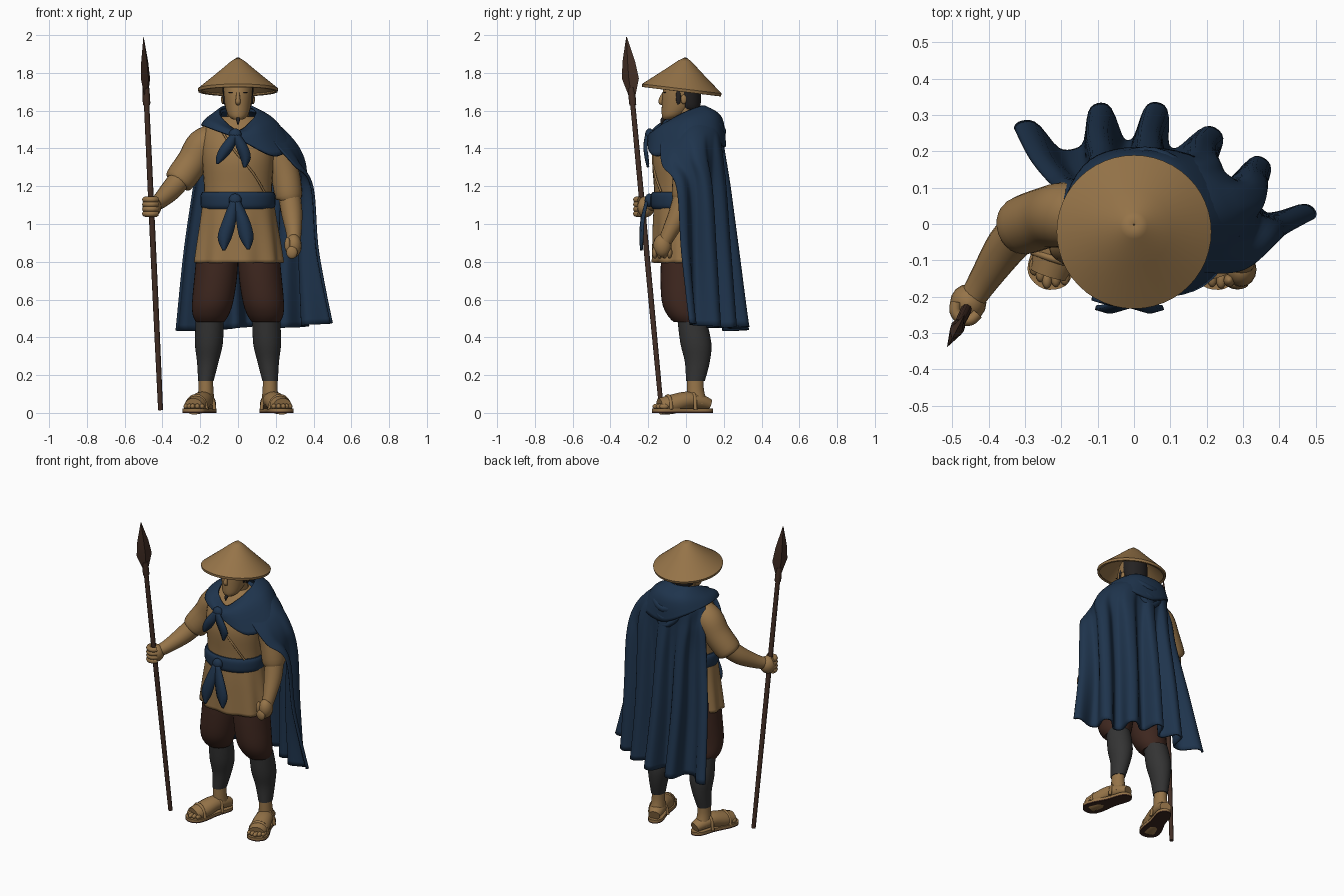
import bpy, bmesh, math
from mathutils import Vector, Matrix


def material(name, rgb):
    m = bpy.data.materials.new(name)
    m.diffuse_color = (*rgb, 1)
    return m


TAN = material("tan", (0.305, 0.175, 0.066))
NAVY = material("navy cloth", (0.0132, 0.034, 0.073))
BROWN = material("dark brown", (0.048, 0.02, 0.0135))
GREY = material("charcoal", (0.034, 0.034, 0.034))
WOOD = material("spear wood", (0.055, 0.027, 0.018))
HAIR = material("black hair", (0.018, 0.016, 0.016))


def smooth_path(pts, n, closed=False):
    """Catmull-Rom interpolation of tuples of any length."""
    out, k = [], len(pts)
    for i in range(k if closed else k - 1):
        def at(j):
            return pts[j % k] if closed else pts[max(0, min(k - 1, j))]
        a, b, c, d = at(i - 1), at(i), at(i + 1), at(i + 2)
        for s in range(n):
            t = s / n
            out.append(tuple(0.5 * (2 * q + (r - p) * t + (2 * p - 5 * q + 4 * r - w) * t * t
                       + (3 * q - p - 3 * r + w) * t ** 3) for p, q, r, w in zip(a, b, c, d)))
    if not closed:
        out.append(tuple(pts[-1]))
    return out


def grid(name, rows, mat, closed=True, caps=True, thick=0, matrix=None, angle=50):
    """Surface through rows of points."""
    bm = bmesh.new()
    vs = [[bm.verts.new(p) for p in row] for row in rows]
    n = len(rows[0])
    for a, b in zip(vs, vs[1:]):
        for i in range(n if closed else n - 1):
            j = (i + 1) % n
            bm.faces.new((a[i], a[j], b[j], b[i]))
    if closed and caps:
        bm.faces.new(vs[0])
        bm.faces.new(vs[-1])
    bmesh.ops.recalc_face_normals(bm, faces=bm.faces)
    if matrix:
        bm.transform(matrix)
    me = bpy.data.meshes.new(name)
    bm.to_mesh(me)
    bm.free()
    for p in me.polygons:
        p.use_smooth = True
    me.set_sharp_from_angle(angle=math.radians(angle))
    me.materials.append(mat)
    ob = bpy.data.objects.new(name, me)
    bpy.context.collection.objects.link(ob)
    if thick:
        mod = ob.modifiers.new("thickness", 'SOLIDIFY')
        mod.thickness, mod.offset = thick, 0
    return ob


def loft(name, sections, mat, n=32, sub=4, wave=0, **kw):
    """Stacked ellipses (cx, cy, z, rx, ry); wave ripples the lowest part."""
    rows, secs = [], smooth_path(sections, sub)
    for k, (cx, cy, z, rx, ry) in enumerate(secs):
        w = wave * (1 - k / len(secs))
        row = []
        for i in range(n):
            a = 2 * math.pi * i / n
            r = 1 + w * math.cos(9 * a)
            row.append((cx + rx * r * math.cos(a), cy + ry * r * math.sin(a), z))
        rows.append(row)
    return grid(name, rows, mat, **kw)


def tube(name, pts, mat, n=16, sub=4, ref=(0, 1, 0), flat=1, **kw):
    """Round tube along (x, y, z, radius) points."""
    pts = smooth_path(pts, sub)
    rows = []
    for i, p in enumerate(pts):
        t = Vector(pts[min(i + 1, len(pts) - 1)][:3]) - Vector(pts[max(i - 1, 0)][:3])
        u = t.cross(Vector(ref)).normalized()
        v = u.cross(t).normalized()
        rows.append([Vector(p[:3]) + p[3] * (u * math.cos(a) + v * flat * math.sin(a))
                     for a in (2 * math.pi * k / n for k in range(n))])
    return grid(name, rows, mat, **kw)


def ball(name, c, r, mat):
    m = Matrix.Translation(c) @ Matrix.Diagonal((*r, 1))
    rows = [[(math.sin(a) * math.cos(b), math.sin(a) * math.sin(b), math.cos(a))
             for b in (math.pi * k / 8 for k in range(16))]
            for a in (0.02 + (math.pi - 0.04) * j / 10 for j in range(11))]
    return grid(name, rows, mat, matrix=m, angle=80)


def cloth_tail(name, pts):
    """Tapered strip along (x, y, z, half width), bulging forward."""
    rows = [[(x - w, y, z), (x, y - 0.3 * w, z), (x + w, y, z)] for x, y, z, w in smooth_path(pts, 4)]
    return grid(name, rows, NAVY, closed=False, thick=0.012)


# Tunic: chest, hanging skirt, overlap seam
loft("tunic_chest", [(0, -.03, 1.08, .18, .135), (0, -.03, 1.2, .18, .14), (0, -.03, 1.34, .19, .148),
     (0, -.015, 1.44, .19, .135), (0, .005, 1.52, .165, .1), (0, .01, 1.57, .08, .065)], TAN)
loft("tunic_skirt", [(0, -.03, .795, .228, .142), (0, -.03, .9, .215, .14), (0, -.03, 1.02, .197, .138),
     (0, -.03, 1.12, .182, .132)], TAN, n=72, wave=.045, caps=False, thick=.012)
tube("tunic_overlap", [(-.09, -.12, 1.5, .006), (-.02, -.172, 1.39, .006), (.08, -.166, 1.27, .006),
     (.14, -.132, 1.17, .006)], TAN, n=8, ref=(0, 0, 1))

# Sash with knot and tails
loft("sash", [(0, -.03, 1.08, .188, .146), (0, -.03, 1.1, .198, .157), (0, -.03, 1.15, .198, .157),
     (0, -.03, 1.17, .188, .146)], NAVY)
ball("sash_knot", (-.015, -.195, 1.125), (.034, .024, .036), NAVY)
cloth_tail("sash_tail_right", [(-.02, -.205, 1.12, .02), (-.045, -.225, 1.02, .034),
           (-.07, -.23, .93, .036), (-.075, -.235, .86, .006)])
cloth_tail("sash_tail_left", [(-.01, -.205, 1.12, .02), (.025, -.225, 1.02, .034),
           (.045, -.23, .93, .036), (.055, -.235, .865, .006)])

# Legs and sandals
for s, side in ((-1, "right"), (1, "left")):
    loft(side + "_trouser", [(s * .108, -.02, .86, .11, .11), (s * .118, -.02, .72, .113, .115),
         (s * .134, -.02, .59, .109, .108), (s * .144, -.005, .52, .096, .095), (s * .148, .01, .48, .074, .075)], BROWN)
    loft(side + "_legging", [(s * .17, .05, .17, .041, .05), (s * .16, .06, .27, .057, .066),
         (s * .154, .052, .37, .074, .082), (s * .15, .03, .5, .073, .076)], GREY)
    loft(side + "_ankle", [(s * .17, .06, .05, .046, .055), (s * .17, .05, .12, .04, .045),
         (s * .17, .05, .19, .037, .044)], TAN)
    M = Matrix.Translation((s * .195, -.015, 0)) @ Matrix.Rotation(s * math.radians(18), 4, 'Z')
    outline = smooth_path([(0, .165), (.043, .13), (.047, .02), (.063, -.08), (.054, -.145),
                           (0, -.172), (-.054, -.145), (-.063, -.08), (-.047, .02), (-.043, .13)], 4, True)
    for part, z0, z1, m in (("_sole", 0, .007, BROWN), ("_sandal", .007, .022, TAN)):
        grid(side + part, [[(x, y, z) for x, y in outline] for z in (z0, z1)], m, matrix=M)
    tube(side + "_foot", [(0, .145, .045, .036), (0, .09, .06, .048), (0, .02, .066, .055), (0, -.06, .046, .06),
         (0, -.13, .034, .052)], TAN, ref=(0, 0, 1), flat=.85, matrix=M)
    for i in range(5):
        ball(side + "_toe", M @ Vector((-.044 + .022 * i, -.145 + .012 * abs(i - 2), .034)),
             (.014, .025, .015), TAN)
    for y, h in ((-.085, .09), (.05, .112)):
        tube(side + "_strap", [(.058 * math.cos(a), y, .018 + (h - .018) * math.sin(a), .01)
             for a in (math.pi * k / 6 for k in range(7))], TAN, n=8, sub=2, matrix=M)

# Arms
tube("right_sleeve", [(-.11, .02, 1.455, .08), (-.185, .025, 1.415, .09), (-.24, .018, 1.33, .084),
     (-.308, -.005, 1.235, .08), (-.322, -.01, 1.215, .062)], TAN, n=24)
tube("right_forearm", [(-.29, .005, 1.26, .06), (-.35, -.06, 1.185, .057), (-.41, -.15, 1.125, .043),
     (-.445, -.205, 1.1, .036)], TAN, ref=(0, 0, 1))
ball("right_hand", (-.456, -.217, 1.09), (.05, .052, .056), TAN)
for i in range(4):
    tube("right_finger", [(-.46 + .033 * math.cos(a), -.23 + .035 * math.sin(a), 1.054 + .025 * i, .016)
         for a in (math.pi * (.85 + .25 * k) for k in range(5))], TAN, n=8, ref=(0, 0, 1))
tube("left_sleeve", [(.11, .02, 1.45, .075), (.195, .02, 1.4, .083), (.245, .01, 1.28, .078),
     (.268, -.003, 1.15, .072), (.27, -.003, 1.13, .055)], TAN, n=24)
tube("left_forearm", [(.27, 0, 1.17, .06), (.285, -.035, 1.06, .056), (.295, -.085, .96, .042),
     (.295, -.11, .91, .036)], TAN)
ball("left_hand", (.295, -.125, .885), (.042, .048, .062), TAN)
for i in range(4):
    ball("left_finger", (.285, -.165 + .026 * i, .85), (.03, .015, .034), TAN)
ball("left_thumb", (.262, -.155, .89), (.016, .018, .04), TAN)

# Head
tube("neck", [(0, .02, 1.48, .06), (0, 0, 1.63, .058)], TAN)
loft("head", [(0, -.09, 1.553, .025, .03), (0, -.07, 1.575, .052, .058), (0, -.04, 1.63, .069, .088),
     (0, -.025, 1.7, .077, .098), (0, -.015, 1.76, .072, .09), (0, -.01, 1.8, .05, .06)], TAN)
loft("hair", [(0, .03, 1.595, .04, .03), (0, .022, 1.62, .068, .054), (0, .012, 1.7, .081, .068),
     (0, .008, 1.77, .076, .072)], HAIR)
tube("nose", [(0, -.118, 1.695, .008), (0, -.132, 1.66, .012), (0, -.132, 1.645, .014), (0, -.12, 1.636, .01)], TAN, n=10)
tube("mouth", [(-.022, -.117, 1.607, .003), (0, -.123, 1.61, .005), (.022, -.117, 1.607, .003)], TAN, n=8, ref=(0, 0, 1))
tube("chin_beard", [(0, -.11, 1.562, .01), (0, -.125, 1.55, .011), (0, -.13, 1.525, .002)], HAIR, n=8)
for s in (-1, 1):
    ball("ear", (s * .08, -.012, 1.66), (.01, .016, .025), TAN)
    ball("eyebrow", (s * .034, -.112, 1.697), (.019, .006, .003), HAIR)
    ball("sideburn", (s * .073, -.04, 1.672), (.008, .014, .04), HAIR)

# Conical straw hat, tilted slightly back
loft("straw_hat", [(0, 0, -.012, .196, .196), (0, 0, -.012, .208, .208), (0, 0, 0, .21, .21),
     (0, 0, .088, .102, .102), (0, 0, .145, .035, .035), (0, 0, .166, .002, .002)], TAN, n=48, sub=1, caps=False,
     thick=.006, matrix=Matrix.Translation((0, -.022, 1.715)) @ Matrix.Rotation(-.12, 4, 'X'))

# Cape: control rows from neck to hem, folds grow downward
cape = [
    [(-.09, -.02, 1.58), (-.08, .05, 1.6), (-.03, .1, 1.61), (.03, .1, 1.61), (.08, .06, 1.6), (.1, 0, 1.58), (.08, -.09, 1.53)],
    [(-.175, .05, 1.53), (-.13, .13, 1.53), (-.04, .175, 1.53), (.06, .175, 1.53), (.17, .13, 1.52), (.245, .02, 1.49), (.19, -.13, 1.43)],
    [(-.2, .09, 1.4), (-.13, .15, 1.4), (-.02, .18, 1.4), (.1, .185, 1.4), (.25, .145, 1.39), (.335, .03, 1.36), (.29, -.12, 1.31)],
    [(-.22, .1, 1.2), (-.12, .17, 1.2), (-.01, .2, 1.2), (.11, .2, 1.2), (.25, .155, 1.2), (.355, .075, 1.2), (.367, -.05, 1.2)],
    [(-.27, .15, .85), (-.13, .21, .85), (-.01, .24, .85), (.11, .22, .85), (.24, .165, .85), (.35, .09, .85), (.387, -.03, .85)],
    [(-.315, .22, .435), (-.13, .265, .435), (.0, .28, .45), (.125, .255, .46), (.245, .175, .45), (.36, .105, .46), (.46, -.01, .475)]]
wide = [smooth_path(r, 18) for r in cape]
rows = list(zip(*[smooth_path(col, 8) for col in zip(*wide)]))
folded = []
for k, row in enumerate(rows):
    amp = .055 * max(0, k / (len(rows) - 1) - .25) / .75
    new = []
    for i, p in enumerate(row):
        a, b = row[max(i - 1, 0)], row[min(i + 1, len(row) - 1)]
        t = Vector((b[0] - a[0], b[1] - a[1])).normalized()
        f = amp * math.tanh(1.6 * math.cos(2 * math.pi * (5.3 * i / (len(row) - 1) - .15))) / .92
        new.append((p[0] - t.y * f, p[1] + t.x * f, p[2]))
    folded.append(new)
grid("cape", folded, NAVY, closed=False, thick=.012)

# Shoulder mantle, hood roll, knot and tails
mantle = [
    [(0, -.13, 1.49), (.07, -.09, 1.54), (.095, 0, 1.59), (.07, .08, 1.62), (0, .1, 1.62), (-.07, .08, 1.62), (-.095, 0, 1.6), (-.08, -.09, 1.55)],
    [(0, -.185, 1.48), (.12, -.14, 1.5), (.19, 0, 1.545), (.13, .14, 1.57), (.02, .185, 1.56), (-.1, .15, 1.57), (-.165, .02, 1.555), (-.13, -.12, 1.535)],
    [(0, -.195, 1.45), (.19, -.165, 1.36), (.29, 0, 1.415), (.2, .16, 1.43), (.03, .205, 1.41), (-.12, .17, 1.48), (-.19, .03, 1.52), (-.145, -.135, 1.505)]]
rings = [smooth_path(r, 6, True) for r in mantle]
grid("mantle", list(zip(*[smooth_path(col, 5) for col in zip(*rings)])), NAVY, caps=False, thick=.014)
for drop, r in ((0, .026), (-.06, .026), (-.11, .02)):
    tube("hood_roll", [(-.14, .07, 1.555, .012), (-.08, .145, 1.53 + drop / 2, r), (.03, .187, 1.49 + drop, r),
         (.12, .15, 1.525 + drop / 2, r), (.17, .06, 1.545, .012)], NAVY, ref=(0, 0, 1))
ball("cape_knot", (-.015, -.193, 1.47), (.034, .024, .036), NAVY)
cloth_tail("cape_tail_right", [(-.02, -.205, 1.47, .02), (-.055, -.21, 1.41, .034),
           (-.085, -.205, 1.36, .028), (-.11, -.2, 1.32, .005)])
cloth_tail("cape_tail_left", [(-.01, -.205, 1.47, .02), (.02, -.21, 1.41, .03),
           (.04, -.205, 1.35, .026), (.035, -.2, 1.3, .005)])

# Spear
low, top = Vector((-.41, -.13, .015)), Vector((-.5, -.315, 1.99))


def on_spear(z):
    return low.lerp(top, (z - low.z) / (top.z - low.z))


tube("spear_shaft", [(*on_spear(z), r) for z, r in ((.015, .013), (.6, .015), (1.2, .015), (1.7, .014))], WOOD, n=10)
tube("spear_socket", [(*on_spear(z), r) for z, r in ((1.63, .019), (1.66, .02), (1.72, .018))], WOOD, n=10)
blade = []
for z, w in ((1.66, .014), (1.77, .051), (1.86, .038), (1.99, .002)):
    c, d = on_spear(z), Vector((.48, .88, 0))
    e = Vector((.88, -.48, 0)) * .35
    blade.append([c + d * w, c + e * w, c - d * w, c - e * w])
grid("spear_blade", blade, WOOD, angle=20)
